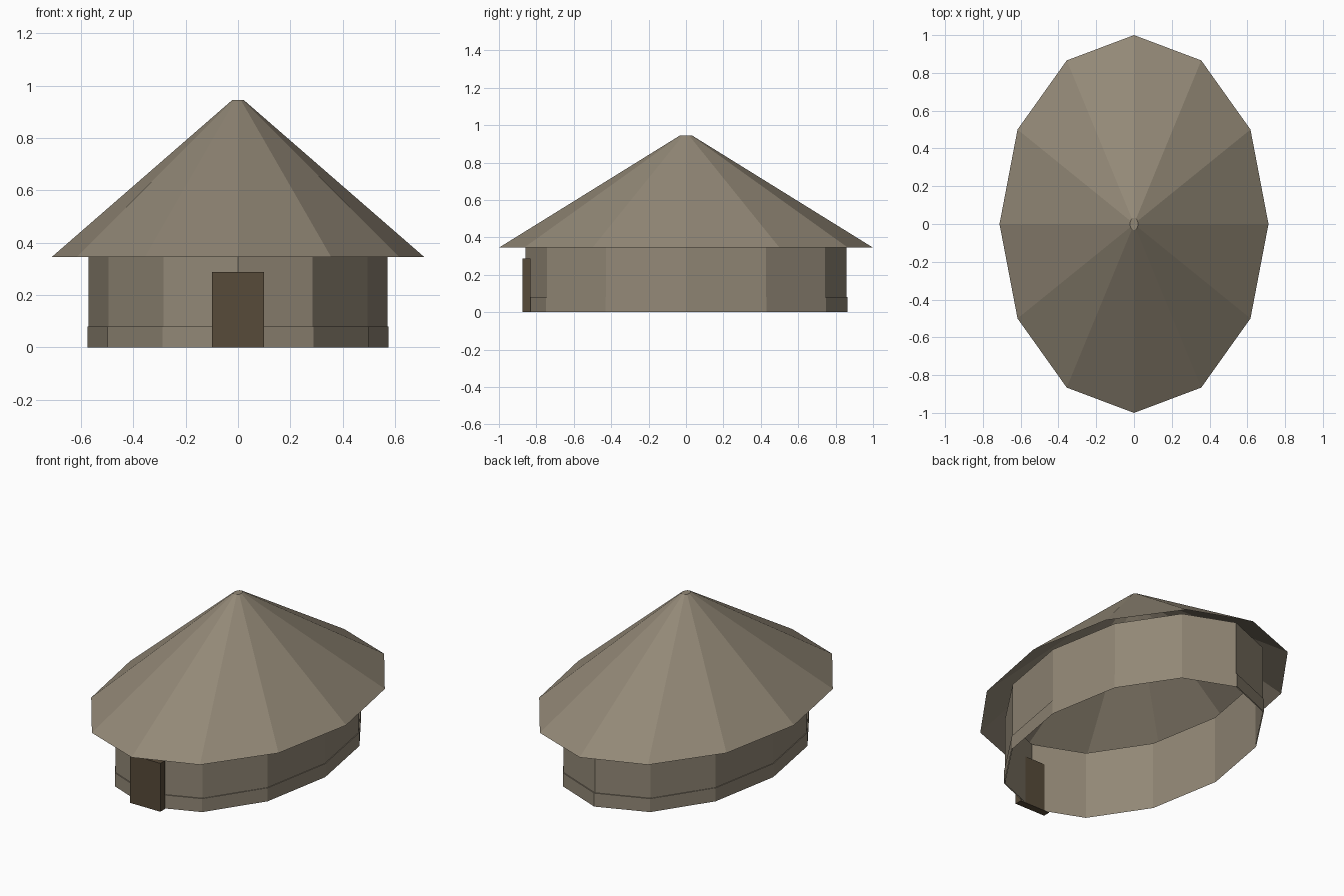
import bpy, bmesh, math

if "Cube" in bpy.data.objects:
    bpy.data.objects.remove(bpy.data.objects["Cube"])

SIDES = 12


def material(name, rgb):
    m = bpy.data.materials.new(name)
    m.diffuse_color = (*rgb, 1.0)
    m.use_nodes = True
    m.node_tree.nodes["Principled BSDF"].inputs["Base Color"].default_value = m.diffuse_color
    return m


CLAY = material("weathered_clay", (0.29, 0.247, 0.183))
WOOD = material("dark_wood", (0.095, 0.069, 0.041))


def oval_shell(name, rings, mat, cap_top=False):
    """Open flat-faced shell through rings of (x radius, y radius, z)."""
    bm = bmesh.new()
    loops = []
    for rx, ry, z in rings:
        loops.append([bm.verts.new((rx * math.cos(2 * math.pi * i / SIDES),
                                    ry * math.sin(2 * math.pi * i / SIDES), z))
                      for i in range(SIDES)])
    for low, high in zip(loops, loops[1:]):
        for i in range(SIDES):
            j = (i + 1) % SIDES
            bm.faces.new((low[i], low[j], high[j], high[i]))
    if cap_top:
        bm.faces.new(loops[-1])
    mesh = bpy.data.meshes.new(name)
    bm.to_mesh(mesh)
    bm.free()
    mesh.materials.append(mat)
    obj = bpy.data.objects.new(name, mesh)
    bpy.context.collection.objects.link(obj)
    return obj


# Round wall, open below and above
oval_shell("wall", [(0.571, 0.857, 0.0), (0.571, 0.857, 0.40)], CLAY)

# Slightly wider footing band, with its narrow top ledge
oval_shell("footing_band", [(0.575, 0.863, 0.0), (0.575, 0.863, 0.08),
                            (0.571, 0.857, 0.08)], CLAY)

# Hollow conical roof with a tiny flat tip
oval_shell("roof", [(0.712, 1.0, 0.345), (0.022, 0.032, 0.945)], CLAY, cap_top=True)

# Door slab standing just proud of the front wall
bpy.ops.mesh.primitive_cube_add(size=1, location=(0, -0.852, 0.144))
door = bpy.context.object
door.name = "door"
door.scale = (0.2, 0.043, 0.288)
door.data.materials.append(WOOD)
